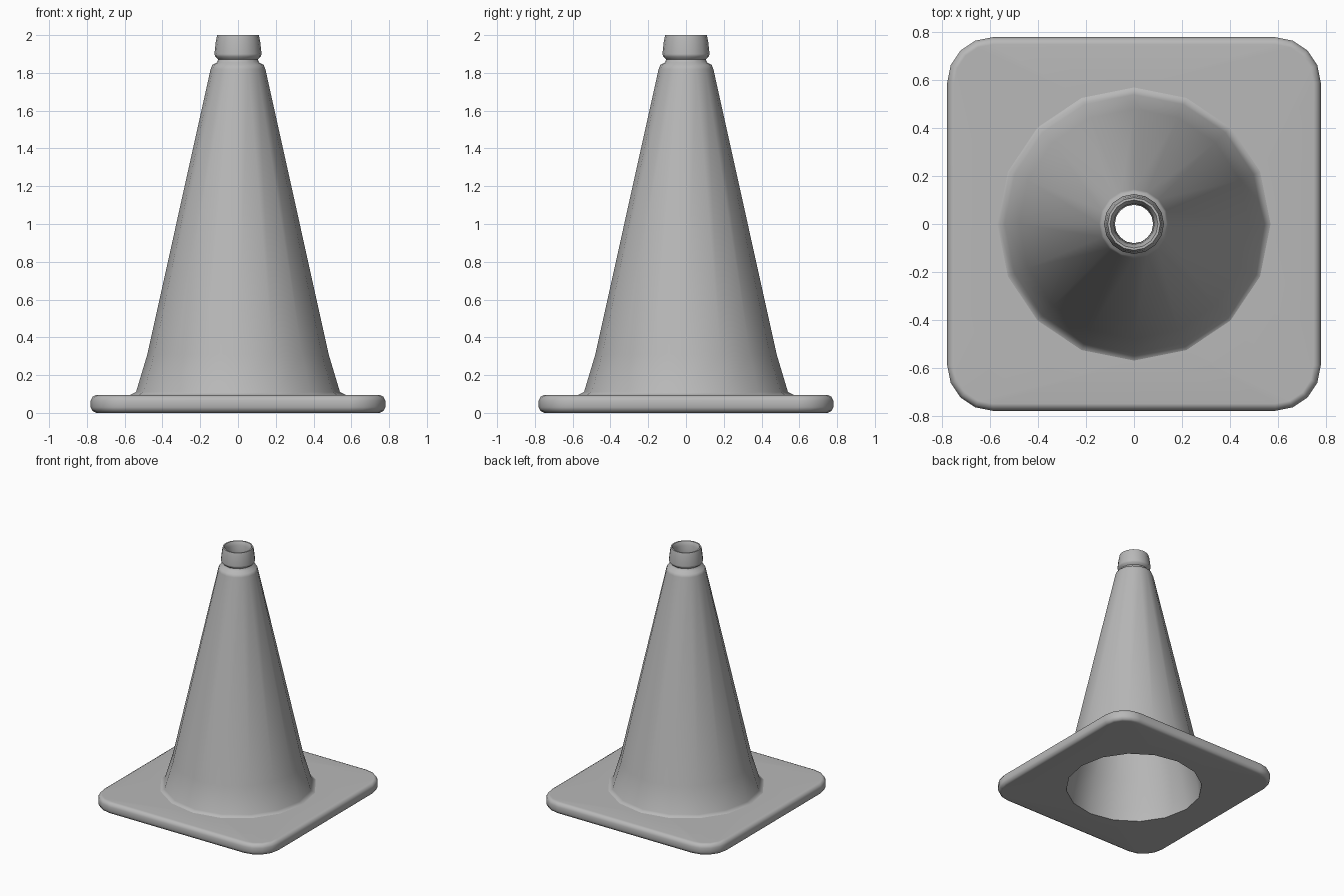
import bpy, bmesh, math

if "Cube" in bpy.data.objects:
    bpy.data.objects.remove(bpy.data.objects["Cube"])

SIDES = 16

grey = bpy.data.materials.new("dark_grey_rubber")
grey.diffuse_color = (0.48, 0.48, 0.48, 1)
grey.use_nodes = True
grey.node_tree.nodes["Principled BSDF"].inputs["Base Color"].default_value = grey.diffuse_color


def circle(r, z):
    return [(r * math.cos(2 * math.pi * i / SIDES), r * math.sin(2 * math.pi * i / SIDES), z)
            for i in range(SIDES)]


def rounded_square(half, radius, z):
    c, pts = half - radius, []
    for k, (sx, sy) in enumerate([(1, 1), (-1, 1), (-1, -1), (1, -1)]):
        for i in range(5):
            a = math.pi / 2 * (k + i / 4)
            pts.append((sx * c + radius * math.cos(a), sy * c + radius * math.sin(a), z))
    return pts


def add_ring(bm, pts):
    return [bm.verts.new(p) for p in pts]


def loft(bm, rings):
    for a, b in zip(rings, rings[1:]):
        n = len(a)
        for i in range(n):
            j = (i + 1) % n
            bm.faces.new((a[i], a[j], b[j], b[i]))


def fill_around_hole(bm, outer, hole, up):
    """Flat surface between a 20-point rounded square and a 16-point circle."""
    for k in range(4):
        o, h = outer[5 * k:5 * k + 5], [hole[(4 * k + i) % 16] for i in range(5)]
        polys = [(o[i], o[i + 1], h[i + 1], h[i]) for i in range(4)]
        polys.append((o[4], outer[(5 * k + 5) % 20], h[4]))
        for p in polys:
            bm.faces.new(p if up else p[::-1])


def finish(bm, name):
    mesh = bpy.data.meshes.new(name)
    bm.to_mesh(mesh)
    bm.free()
    mesh.materials.append(grey)
    obj = bpy.data.objects.new(name, mesh)
    bpy.context.collection.objects.link(obj)
    bpy.ops.object.select_all(action='DESELECT')
    obj.select_set(True)
    bpy.context.view_layer.objects.active = obj
    bpy.ops.object.shade_smooth_by_angle(angle=math.radians(50))
    obj.modifiers.new("even_shading", 'WEIGHTED_NORMAL').keep_sharp = True


# Square base plate with softened rim and a round opening
bm = bmesh.new()
rim = [(0.75, 0.16, 0), (0.77, 0.18, 0.01), (0.78, 0.19, 0.03),
       (0.78, 0.19, 0.065), (0.77, 0.18, 0.085), (0.75, 0.16, 0.095)]
rings = [add_ring(bm, rounded_square(*r)) for r in rim]
loft(bm, rings)
fill_around_hole(bm, rings[0], add_ring(bm, circle(0.51, 0)), False)
fill_around_hole(bm, rings[-1], add_ring(bm, circle(0.57, 0.095)), True)
finish(bm, "base_plate")

# Hollow cone: outside going up, over the collar, then down the inside
bm = bmesh.new()
profile = [(0.57, 0.095), (0.54, 0.11), (0.48, 0.31), (0.145, 1.82), (0.136, 1.842),
           (0.112, 1.855), (0.105, 1.872), (0.12, 1.885), (0.125, 1.90), (0.117, 1.97),
           (0.11, 2.0), (0.10, 2.0), (0.085, 1.97), (0.08, 1.85),
           (0.11, 1.80), (0.45, 0.31), (0.50, 0.10), (0.51, 0)]
loft(bm, [add_ring(bm, circle(r, z)) for r, z in profile])
finish(bm, "cone_body")
